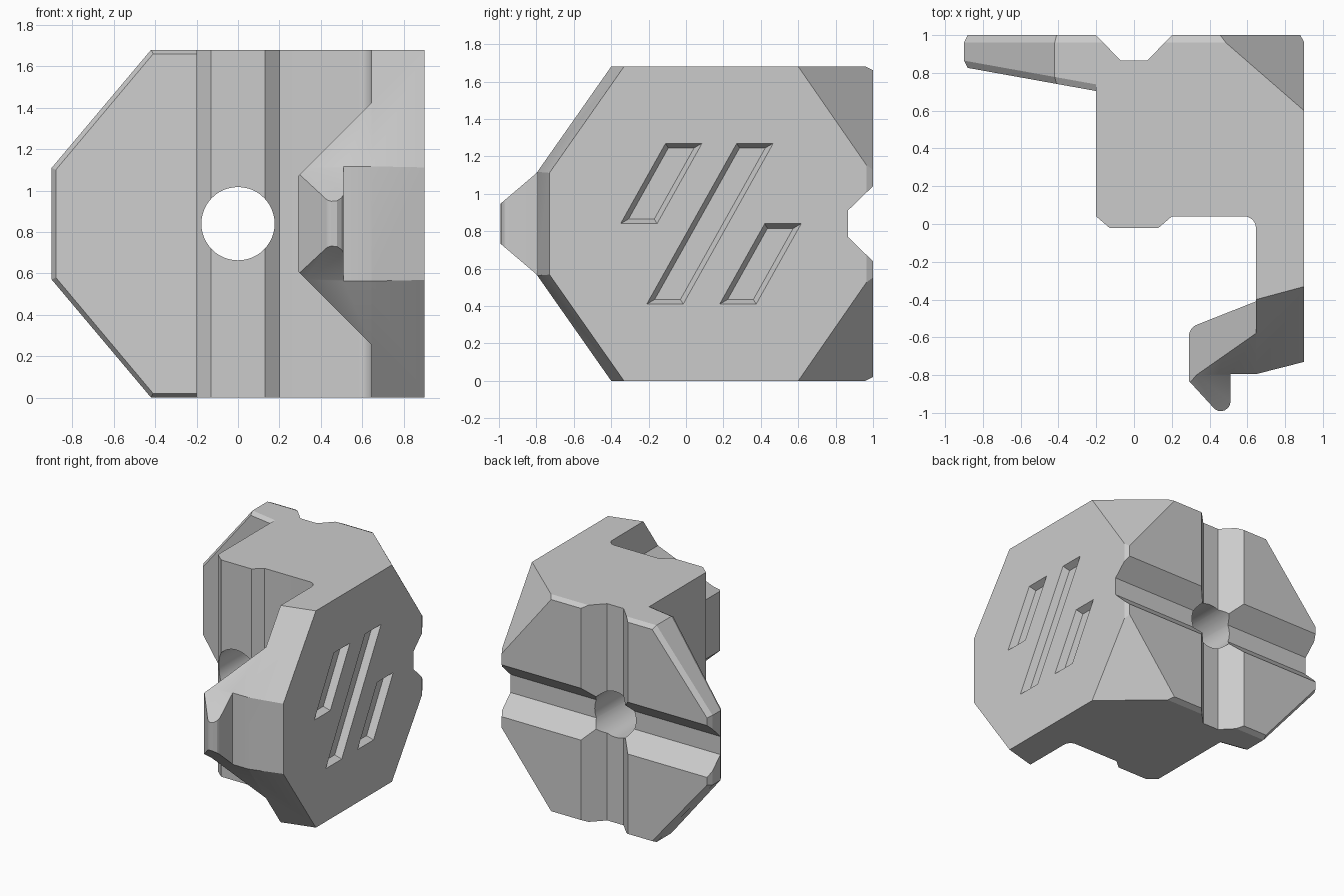
import bpy
import bmesh
from math import tan, pi
from mathutils import Vector

if "Cube" in bpy.data.objects:
    bpy.data.objects.remove(bpy.data.objects["Cube"])

H = 1.68          # full height
MID = H / 2       # the part is symmetric about this height

grey = bpy.data.materials.new("matte grey")
grey.use_nodes = True
grey.diffuse_color = (0.6, 0.6, 0.6, 1)
grey.node_tree.nodes["Principled BSDF"].inputs["Base Color"].default_value = (0.6, 0.6, 0.6, 1)


def make(name, bm):
    bmesh.ops.recalc_face_normals(bm, faces=bm.faces)
    mesh = bpy.data.meshes.new(name)
    bm.to_mesh(mesh)
    bm.free()
    mesh.materials.append(grey)
    obj = bpy.data.objects.new(name, mesh)
    bpy.context.collection.objects.link(obj)
    return obj


def hull(name, points):
    bm = bmesh.new()
    for p in points:
        bm.verts.new(p)
    res = bmesh.ops.convex_hull(bm, input=bm.verts)
    bmesh.ops.delete(bm, geom=list({v for v in res["geom_interior"] if v.is_valid}), context="VERTS")
    bmesh.ops.dissolve_limit(bm, angle_limit=0.002, verts=bm.verts, edges=bm.edges)
    return make(name, bm)


def place(axis, t, a, b):
    return [(t, a, b), (a, t, b), (a, b, t)][axis]


def bar(name, poly, axis, lo, hi, shift=0):
    """Convex outline swept along an axis, sliding sideways by shift."""
    return hull(name, [place(axis, lo, a, b) for a, b in poly]
                + [place(axis, hi, a + shift, b) for a, b in poly])


def rounded(corners, steps=8):
    """Outline with a fillet of radius r at each (x, y, r) corner."""
    out = []
    for i, (x, y, r) in enumerate(corners):
        p = Vector((x, y))
        if not r:
            out.append(p)
            continue
        u = (Vector(corners[i - 1][:2]) - p).normalized()
        v = (Vector(corners[(i + 1) % len(corners)][:2]) - p).normalized()
        d = r / tan(u.angle(v) / 2)
        c = p + (u + v).normalized() * (d * d + r * r) ** 0.5
        a, b = p + u * d - c, p + v * d - c
        for k in range(steps + 1):
            out.append(c + a.lerp(b, k / steps).normalized() * r)
    return out


def combine(target, other, operation="DIFFERENCE"):
    mod = target.modifiers.new("combine", "BOOLEAN")
    mod.object, mod.operation, mod.solver = other, operation, "EXACT"
    bpy.context.view_layer.objects.active = target
    bpy.ops.object.modifier_apply(modifier=mod.name)
    bpy.data.objects.remove(other)


def flip(points, k):
    return [(*p[:-1], H - p[-1] if k else p[-1]) for p in points]


# Main block, side arm and hook as one plan outline
plan = rounded([
    (-0.2, 1, 0), (-0.2, 0.04, 0), (-0.13, -0.02, 0), (0.13, -0.02, 0), (0.2, 0.04, 0),
    (0.645, 0.04, 0.06), (0.645, -0.41, 0), (0.29, -0.55, 0.07), (0.29, -0.83, 0),
    (0.51, -1.07, 0.05), (0.51, -0.795, 0), (0.645, -0.795, 0), (0.9, -0.73, 0),
    (0.9, 0.965, 0), (0.88, 1, 0)])
bm = bmesh.new()
rings = [[bm.verts.new((p.x, p.y, z)) for p in plan] for z in (0, H)]
for ring in rings:
    bm.faces.new(ring)
for i in range(len(plan)):
    bm.faces.new((rings[0][i - 1], rings[0][i], rings[1][i], rings[1][i - 1]))
body = make("clamp_body", bm)

# Sloped cuts, the same at top and bottom
front = [(-1.1, 0.855), (-0.8, 1.11), (-0.33, 1.78), (-1.1, 1.78)]
hook = [(0.2, 0.98), (0.6455, 1.425), (0.6455, 1.8), (0.2, 1.8)]
rear_edge = [(0.94, 1.69), (1.02, 1.65), (1.1, 1.8), (0.94, 1.8)]
rear_corner = [(1.1, 1.2, 1.9), (0.035, 1.2, 1.9), (1.1, 0.274, 1.9), (1.1, 1.2, 0.563)]
for k in (0, 1):
    combine(body, bar("front_cut", flip(front, k), 0, 0.2, 1))
    slid = [(a - 0.0014, b) for a, b in flip(front, k)]
    combine(body, bar("arm_cut", slid, 0, 0.64, 1, 0.097))
    combine(body, bar("hook_cut", flip(hook, k), 1, -1.1, -0.2))
    combine(body, bar("rear_edge_cut", flip(rear_edge, k), 0, -0.5, 1))
    combine(body, hull("rear_corner_cut", flip(rear_corner, k)))

# Tapered flange with bevelled rim
outer = [(-0.9, 1.11), (-0.42, H), (-0.1, H)]
inner = [(-0.88, 1.10), (-0.41, H - 0.02), (-0.1, H - 0.02)]
points = []
for k in (0, 1):
    for x, z in flip(outer, k):
        points += [(x, 0.96, z), (x, 0.704 - 0.18 * (x + 0.2) + 0.035, z)]
    for x, z in flip(inner, k):
        points += [(x, 1, z), (x, 0.704 - 0.18 * (x + 0.2), z)]
combine(body, hull("flange", points), "UNION")

# Crossed grooves in the back
notch = [(-0.235, 1.035), (-0.07, 0.865), (0.07, 0.865), (0.235, 1.035)]
combine(body, bar("upright_groove", notch, 2, -0.2, H + 0.2))
combine(body, bar("level_groove", [(y, MID + z) for z, y in notch], 0, -1.2, 1.2))

# Round hole from front to back
bpy.ops.mesh.primitive_cylinder_add(vertices=48, radius=0.177, depth=3,
                                    location=(0, 0, MID), rotation=(pi / 2, 0, 0))
combine(body, bpy.context.object)

# Three slanted recesses in the side, with sloping walls
for y0, z0, z1 in ((-0.35, 0.84, 1.27), (-0.21, 0.41, 1.27), (0.18, 0.41, 0.84)):
    points = []
    for x, i in ((0.85, 0.025), (0.95, -0.025)):
        for z in (z0 + i, z1 - i):
            y = y0 + (z - z0) * 0.56
            points += [(x, y + i * 1.15, z), (x, y + 0.195 - i * 1.15, z)]
    combine(body, hull("recess_cut", points))

# Smooth the round parts, keep edges sharp
bpy.ops.object.select_all(action="DESELECT")
body.select_set(True)
bpy.context.view_layer.objects.active = body
bpy.ops.object.shade_smooth_by_angle(angle=pi / 9)
